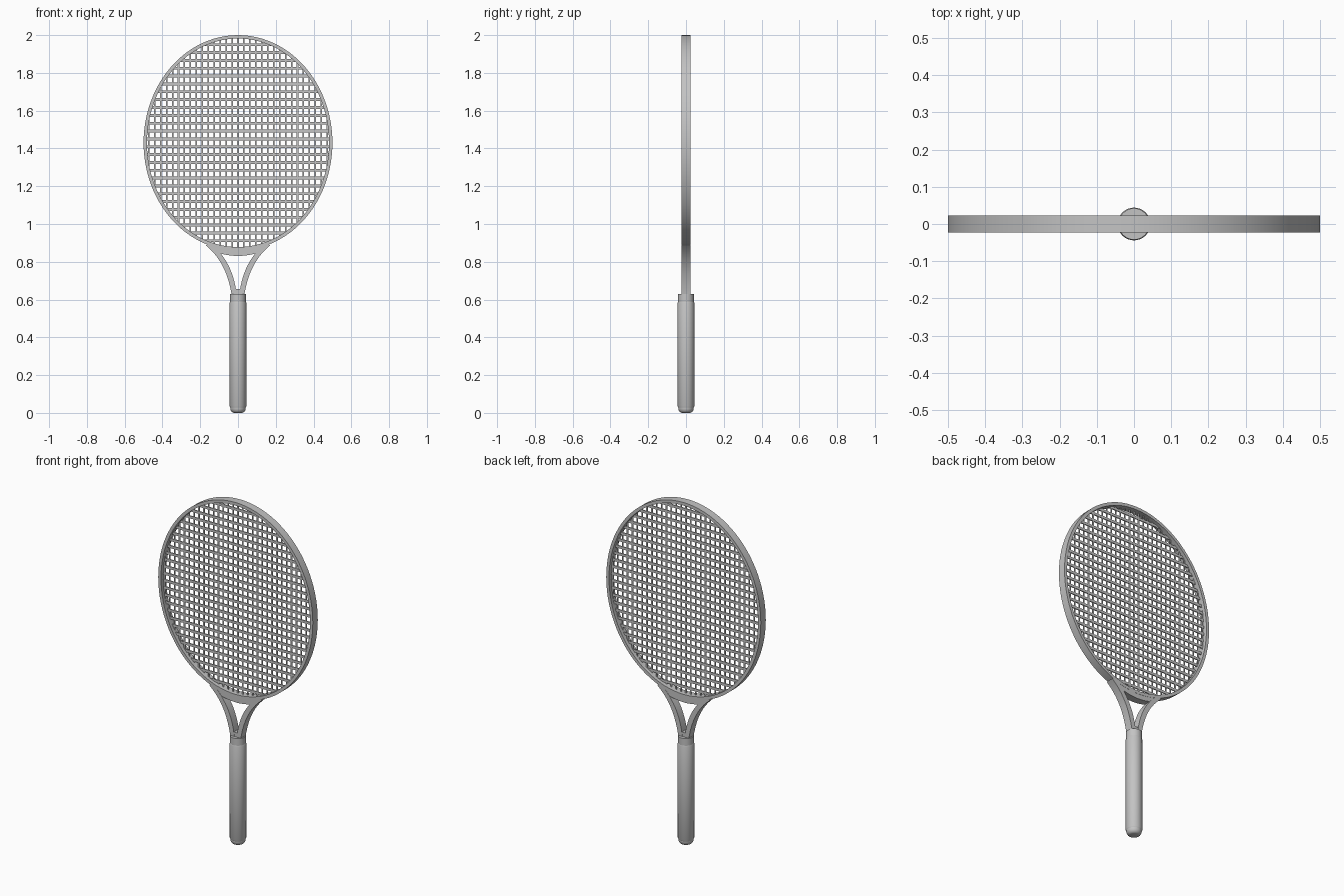
import bpy, bmesh
from math import cos, sin, pi, sqrt, radians
from mathutils import Vector

if "Cube" in bpy.data.objects:
    bpy.data.objects.remove(bpy.data.objects["Cube"])

grey = bpy.data.materials.new("plain grey")
grey.use_nodes = True
COLOUR = (0.55, 0.55, 0.55, 1)
grey.diffuse_color = COLOUR
grey.node_tree.nodes["Principled BSDF"].inputs["Base Color"].default_value = COLOUR

HEAD_Z, RX, RZ = 1.43, 0.5, 0.57
RIM, HALF = 0.018, 0.023


def finish(bm, name, angle=35):
    bmesh.ops.recalc_face_normals(bm, faces=bm.faces)
    mesh = bpy.data.meshes.new(name)
    bm.to_mesh(mesh)
    bm.free()
    mesh.materials.append(grey)
    obj = bpy.data.objects.new(name, mesh)
    bpy.context.collection.objects.link(obj)
    bpy.ops.object.select_all(action="DESELECT")
    obj.select_set(True)
    bpy.context.view_layer.objects.active = obj
    bpy.ops.object.shade_smooth_by_angle(angle=radians(angle))


def loft(bm, rings, close=False, caps=False):
    """Bridge equal rings of points with quads."""
    loops = [[bm.verts.new(p) for p in ring] for ring in rings]
    n = len(loops[0])
    pairs = list(zip(loops, loops[1:])) + ([(loops[-1], loops[0])] if close else [])
    for a, b in pairs:
        for i in range(n):
            j = (i + 1) % n
            bm.faces.new((a[i], a[j], b[j], b[i]))
    if caps:
        bm.faces.new(loops[0])
        bm.faces.new(loops[-1])


def strip(bm, outer, inner, half):
    """Flat bar between two edge curves in the xz plane."""
    loft(bm, [[(o[0], -half, o[1]), (o[0], half, o[1]),
               (i[0], half, i[1]), (i[0], -half, i[1])]
              for o, i in zip(outer, inner)], caps=True)


def bezier(p0, p1, p2, p3, n=14):
    pts = [Vector(p) for p in (p0, p1, p2, p3)]
    curve = []
    for k in range(n + 1):
        t = k / n
        curve.append(pts[0] * (1 - t) ** 3 + pts[1] * 3 * t * (1 - t) ** 2
                     + pts[2] * 3 * t * t * (1 - t) + pts[3] * t ** 3)
    return curve


# Oval head frame
bm = bmesh.new()
rings = []
for k in range(96):
    c, s = cos(2 * pi * k / 96), sin(2 * pi * k / 96)
    rings.append([(c * (RX - w), y, HEAD_Z + s * (RZ - w))
                  for w, y in ((0, -HALF), (0, HALF), (RIM, HALF), (RIM, -HALF))])
loft(bm, rings, close=True)
finish(bm, "head_frame")

# Flat strings, cut to the length of the oval
ix, iz = RX - RIM / 2, RZ - RIM / 2
bm = bmesh.new()
for k in range(-13, 13):
    z = (k + 0.5) * 0.0415
    x = ix * sqrt(1 - (z / iz) ** 2)
    mid = HEAD_Z + z
    strip(bm, [(-x, mid + 0.0075), (x, mid + 0.0075)],
          [(-x, mid - 0.0075), (x, mid - 0.0075)], 0.003)
finish(bm, "cross_strings")

bm = bmesh.new()
for k in range(-15, 16):
    x = k * 0.0315
    z = iz * sqrt(1 - (x / ix) ** 2)
    strip(bm, [(x - 0.004, HEAD_Z - z), (x - 0.004, HEAD_Z + z)],
          [(x + 0.004, HEAD_Z - z), (x + 0.004, HEAD_Z + z)], 0.002)
finish(bm, "main_strings")

# Throat bridge hugging the lower rim
bm = bmesh.new()
top, low = [], []
for k in range(-10, 11):
    x = k * 0.0125
    top.append((x, HEAD_Z - (RZ - 0.006) * sqrt(1 - (x / RX) ** 2)))
    low.append((x, 0.831 + 1.5 * x * x))
strip(bm, top, low, HALF - 0.001)
finish(bm, "throat_bridge")

# Two curved throat arms, ending in a small step against the rim
for side, name in ((1, "left_throat_arm"), (-1, "right_throat_arm")):
    bm = bmesh.new()
    outer = bezier((0.17, 0.887), (0.108, 0.835), (0.053, 0.76), (0.031, 0.61))
    inner = bezier((0.148, 0.902), (0.073, 0.835), (0.02, 0.76), (0.005, 0.61))
    strip(bm, [(side * p.x, p.y) for p in outer],
          [(side * p.x, p.y) for p in inner], HALF)
    finish(bm, name)

# Small wedge closing the bottom of the throat gap
bm = bmesh.new()
strip(bm, [(-0.012, 0.655), (0.012, 0.655)], [(-0.012, 0.61), (0.012, 0.61)], HALF - 0.001)
finish(bm, "throat_wedge")


# Turned grip, its collar and its rounded butt
def turned(name, profile, sides=32):
    bm = bmesh.new()
    loft(bm, [[(r * cos(2 * pi * i / sides), r * sin(2 * pi * i / sides), z)
               for i in range(sides)] for r, z in profile], caps=True)
    finish(bm, name)


butt = [(0.02 + 0.021 * sin(pi / 2 * k / 6), 0.026 * (1 - cos(pi / 2 * k / 6)))
        for k in range(7)]
turned("butt_cap", butt + [(0.041, 0.05)])
turned("grip", [(0.041, 0.028), (0.044, 0.034), (0.044, 0.583), (0.042, 0.588)])
turned("grip_collar", [(0.042, 0.57), (0.042, 0.63)])
